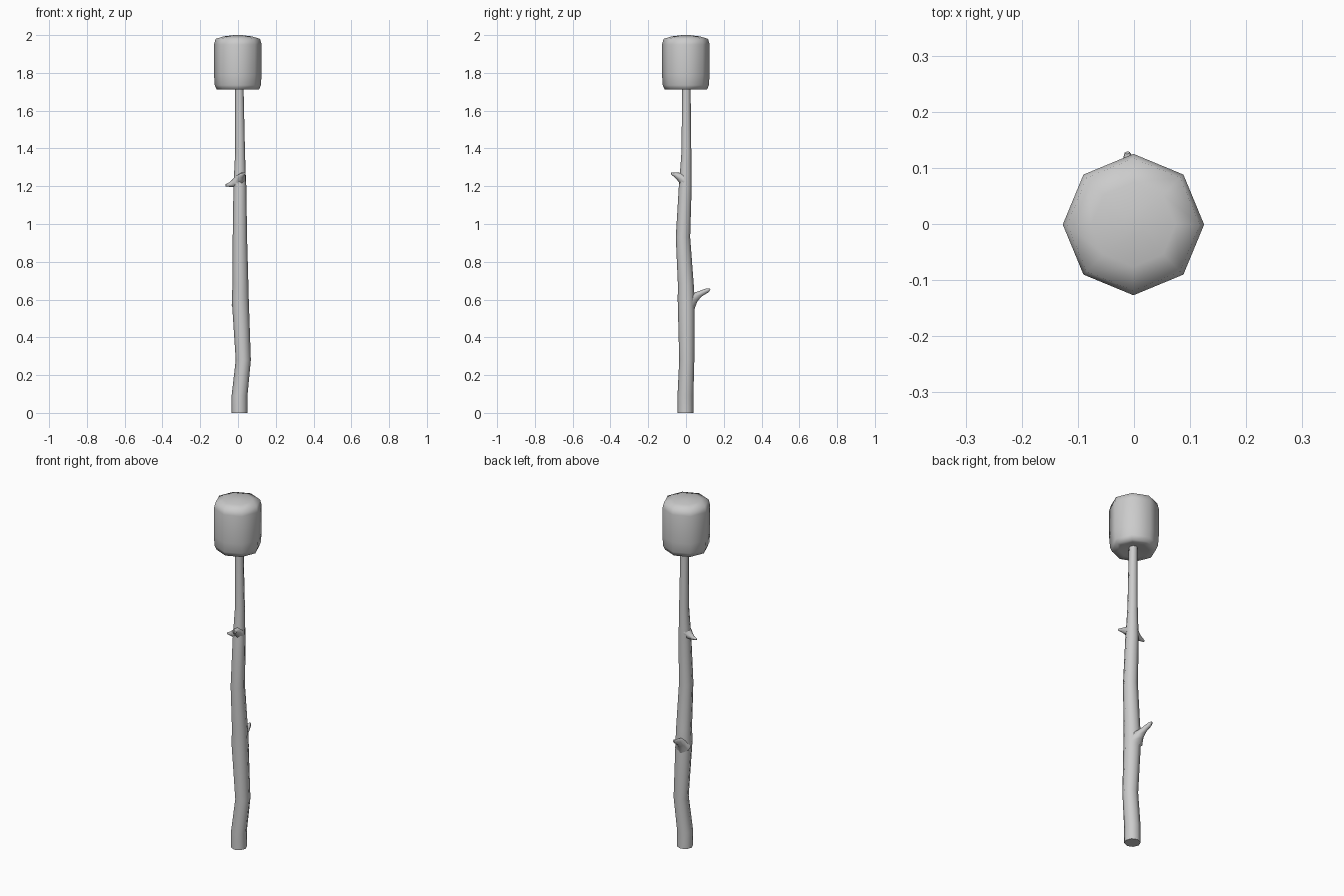
import bpy, bmesh, math
from mathutils import Vector

if "Cube" in bpy.data.objects:
    bpy.data.objects.remove(bpy.data.objects["Cube"])


def loft(name, rings, sides, upright=False, cap=True, angle=60):
    """Skin rings of (centre, radius) into a smooth-shaded tube."""
    bm = bmesh.new()
    pts = [Vector(p) for p, _ in rings]
    loops = []
    for i, (p, r) in enumerate(rings):
        u, v = Vector((1, 0, 0)), Vector((0, 1, 0))
        if not upright:
            d = (pts[min(i + 1, len(pts) - 1)] - pts[max(i - 1, 0)]).normalized()
            v = d.cross(Vector((0, 0, 1))).normalized()
            u = v.cross(d)
        loops.append([bm.verts.new(pts[i] + r * (math.cos(a) * u + math.sin(a) * v))
                      for a in (math.tau * k / sides for k in range(sides))])
    for a, b in zip(loops, loops[1:]):
        for k in range(sides):
            j = (k + 1) % sides
            bm.faces.new((a[k], a[j], b[j], b[k]))
    if cap:
        bm.faces.new(loops[0][::-1])
        bm.faces.new(loops[-1])
    bmesh.ops.recalc_face_normals(bm, faces=bm.faces)
    me = bpy.data.meshes.new(name)
    bm.to_mesh(me)
    bm.free()
    ob = bpy.data.objects.new(name, me)
    bpy.context.collection.objects.link(ob)
    bpy.ops.object.select_all(action='DESELECT')
    ob.select_set(True)
    bpy.context.view_layer.objects.active = ob
    bpy.ops.object.shade_smooth_by_angle(angle=math.radians(angle))
    return ob


# Crooked, tapering stick
loft("stick", [
    ((0.008, -0.003, 0.0), 0.042),
    ((0.008, -0.003, 0.09), 0.042),
    ((0.028, 0.004, 0.28), 0.040),
    ((0.012, 0.001, 0.60), 0.045),
    ((0.013, -0.001, 0.68), 0.042),
    ((0.010, -0.016, 0.93), 0.038),
    ((0.010, -0.004, 1.20), 0.034),
    ((0.010, -0.002, 1.26), 0.031),
    ((0.011, 0.002, 1.38), 0.026),
    ((0.007, 0.002, 1.74), 0.022),
], 8, upright=True)

# Broken-off twigs, flared where they leave the stick
loft("twig_back", [
    ((0.008, 0.015, 0.585), 0.046),
    ((0.003, 0.045, 0.612), 0.027),
    ((-0.003, 0.075, 0.630), 0.016),
    ((-0.010, 0.112, 0.648), 0.012),
    ((-0.012, 0.127, 0.655), 0.005),
], 6)
loft("twig_front", [
    ((0.012, -0.010, 1.235), 0.033),
    ((0.020, -0.038, 1.252), 0.021),
    ((0.028, -0.060, 1.262), 0.012),
    ((0.036, -0.078, 1.268), 0.006),
], 6)
loft("twig_left", [
    ((0.0, -0.004, 1.225), 0.034),
    ((-0.025, -0.002, 1.214), 0.020),
    ((-0.045, 0.0, 1.208), 0.012),
    ((-0.067, 0.0, 1.205), 0.005),
], 6)

# Puffy eight-sided marshmallow, dimpled underneath where the stick enters
profile = [(0.02, 1.725), (0.075, 1.712), (0.112, 1.711), (0.122, 1.735),
           (0.126, 1.79), (0.126, 1.95), (0.118, 1.98), (0.075, 1.993), (0.02, 2.0)]
loft("marshmallow", [((-0.001, -0.001, z), r) for r, z in profile], 8,
     upright=True, angle=75)
